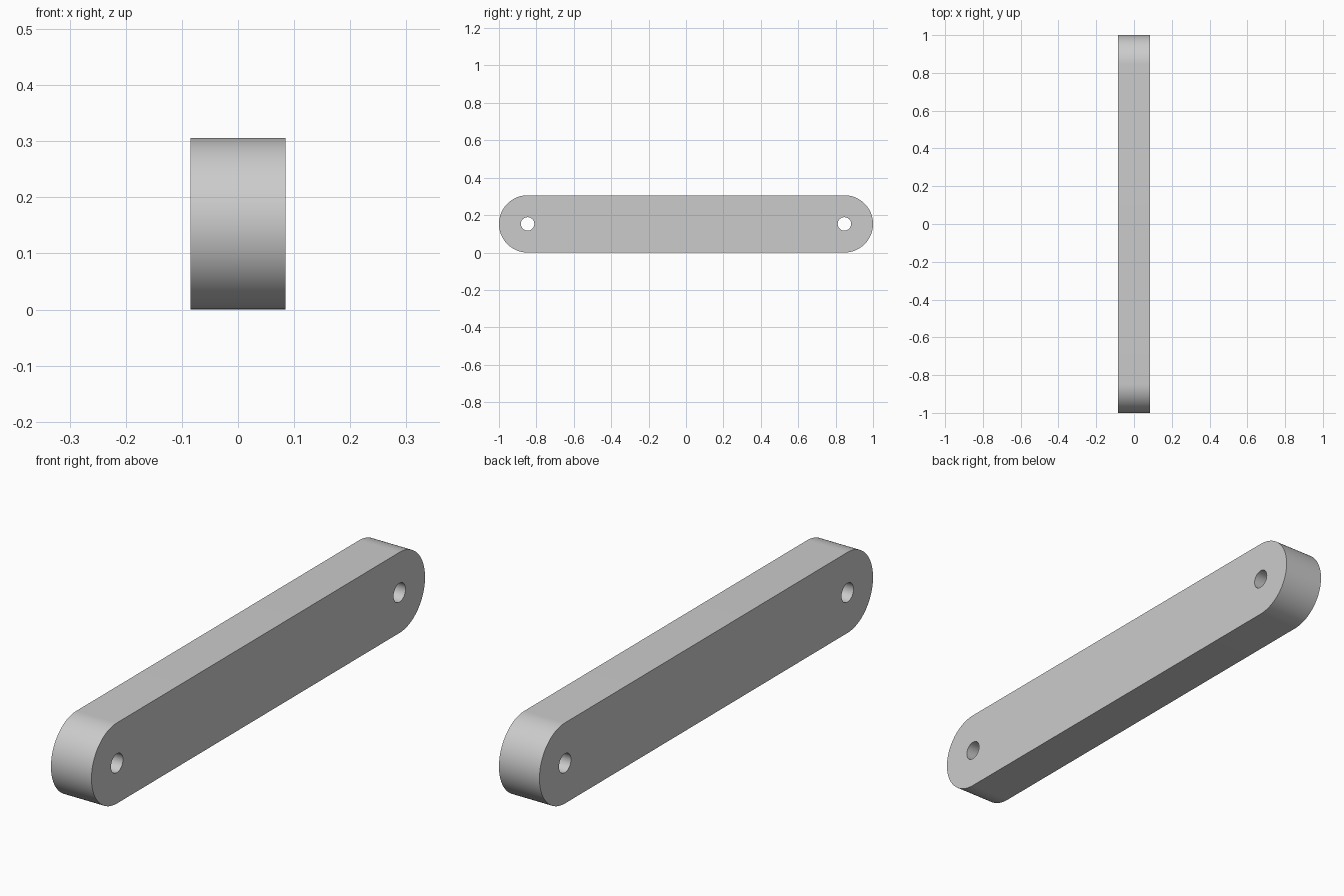
import bpy, bmesh
from math import pi, cos, sin, radians

if "Cube" in bpy.data.objects:
    bpy.data.objects.remove(bpy.data.objects["Cube"])

R = 0.153            # end radius, half the height
HALF = 0.085         # half thickness
CY = 1.0 - R         # centre of the rounded ends and holes
HOLE = 0.036
SEG = 48


def arc(cy, r, start, sweep, n):
    return [(cy + r * cos(start + sweep * i / n), R + r * sin(start + sweep * i / n))
            for i in range(n + 1)]


def add_loop(bm, pts):
    vs = [bm.verts.new((-HALF, y, z)) for y, z in pts]
    return [bm.edges.new((vs[i - 1], vs[i])) for i in range(len(vs))]


# Flat profile: rounded bar outline with a pin hole at each end
bm = bmesh.new()
edges = add_loop(bm, arc(CY, R, -pi / 2, pi, SEG) + arc(-CY, R, pi / 2, pi, SEG))
for side in (-1, 1):
    edges += add_loop(bm, arc(side * CY, HOLE, 0, 2 * pi, 32)[:-1])
bmesh.ops.triangle_fill(bm, edges=edges, use_beauty=True, normal=(-1, 0, 0))

# Extrude the profile through the thickness
ext = bmesh.ops.extrude_face_region(bm, geom=bm.faces[:], use_keep_orig=True)
moved = [g for g in ext["geom"] if isinstance(g, bmesh.types.BMVert)]
bmesh.ops.translate(bm, verts=moved, vec=(2 * HALF, 0, 0))
bmesh.ops.recalc_face_normals(bm, faces=bm.faces[:])
bmesh.ops.dissolve_limit(bm, angle_limit=radians(0.5), verts=bm.verts[:], edges=bm.edges[:])

mesh = bpy.data.meshes.new("link_bar")
bm.to_mesh(mesh)
bm.free()
bar = bpy.data.objects.new("link_bar", mesh)
bpy.context.collection.objects.link(bar)

# Smooth the round ends and holes, keep the rims sharp
bpy.context.view_layer.objects.active = bar
bar.select_set(True)
bpy.ops.object.shade_smooth_by_angle(angle=radians(30))
